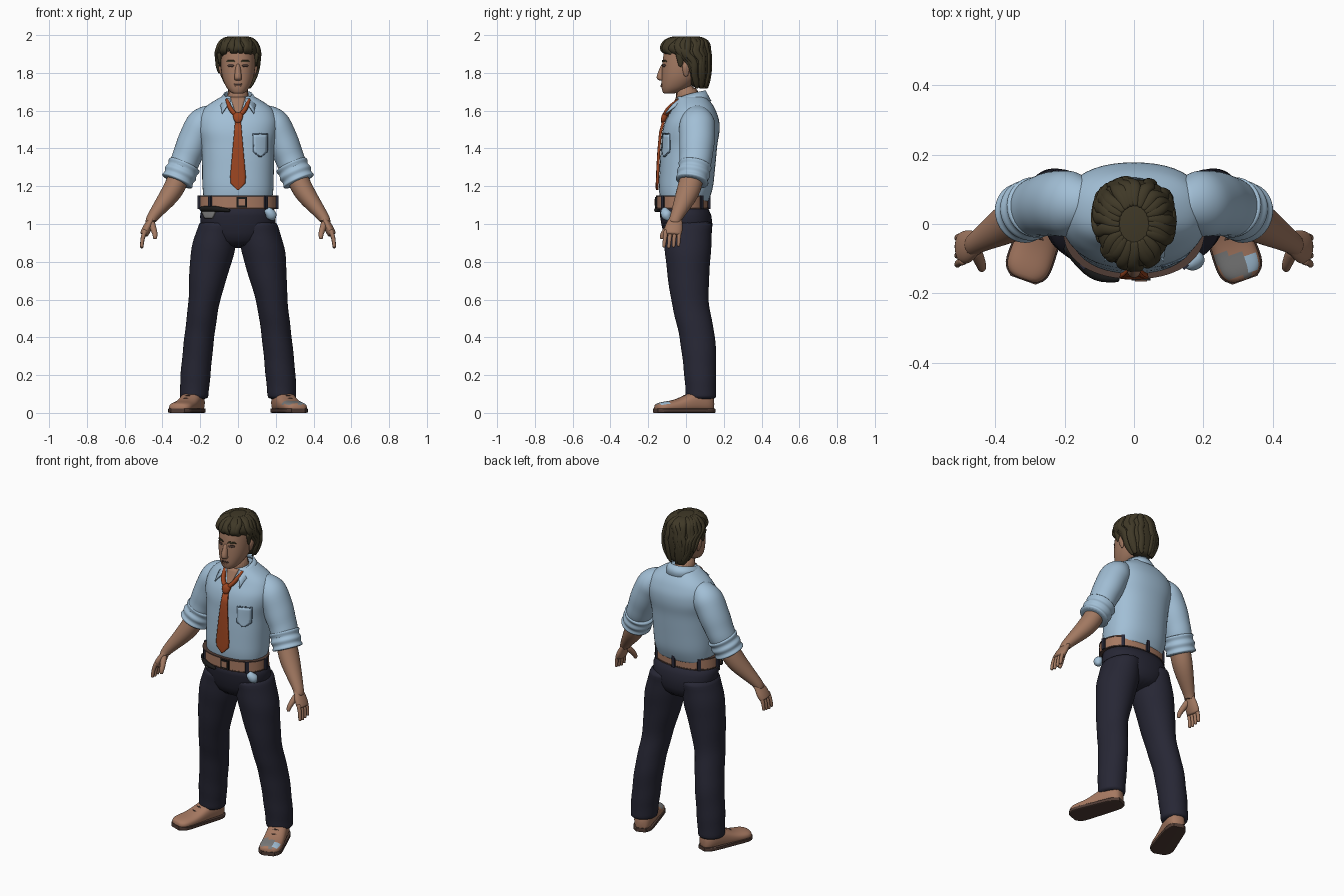
import bpy, bmesh, math, random
from math import sin, cos, pi, radians
from mathutils import Vector
from mathutils.bvhtree import BVHTree

random.seed(4)
if "Cube" in bpy.data.objects:
    bpy.data.objects.remove(bpy.data.objects["Cube"])


def material(name, *rgb):
    mat = bpy.data.materials.new(name)
    mat.use_nodes = True
    mat.diffuse_color = (*rgb, 1)
    mat.node_tree.nodes["Principled BSDF"].inputs["Base Color"].default_value = (*rgb, 1)
    return mat


skin = material("skin", .36, .19, .12)
shirt = material("pale blue cloth", .36, .52, .67)
seam = material("seam blue", .12, .19, .27)
navy = material("navy cloth", .02, .02, .035)
hair = material("dark brown hair", .05, .04, .02)
rust = material("rust orange", .33, .06, .015)
leather = material("tan leather", .38, .19, .12)
sole = material("dark brown", .08, .045, .035)
black = material("black", .01, .01, .01)
grey = material("grey", .2, .2, .2)

X, Y, Z = Vector((1, 0, 0)), Vector((0, 1, 0)), Vector((0, 0, 1))


def finish(name, bm, materials, subdivisions=0, thickness=0):
    bmesh.ops.recalc_face_normals(bm, faces=bm.faces)
    mesh = bpy.data.meshes.new(name)
    bm.to_mesh(mesh)
    bm.free()
    obj = bpy.data.objects.new(name, mesh)
    bpy.context.collection.objects.link(obj)
    for mat in materials:
        mesh.materials.append(mat)
    mesh.shade_smooth()
    if thickness:
        modifier = obj.modifiers.new("Thickness", "SOLIDIFY")
        modifier.thickness, modifier.offset = thickness, 0
    if subdivisions:
        modifier = obj.modifiers.new("Smooth", "SUBSURF")
        modifier.levels = modifier.render_levels = subdivisions
    else:
        mesh.set_sharp_from_angle(angle=radians(40))
    return obj


def spline(stations, steps):
    """Catmull-Rom curve through tuples of any length."""
    result, last = [], len(stations) - 1
    for i in range(last):
        corners = [stations[min(max(j, 0), last)] for j in range(i - 1, i + 3)]
        for k in range(steps):
            t = k / steps
            result.append([b + t / 2 * (c - a + t * (2 * a - 5 * b + 4 * c - d + t * (3 * (b - c) + d - a)))
                           for a, b, c, d in zip(*corners)])
    return result + [stations[last]]


def sweep(name, stations, *materials, ref=Y, normal=None, power=2, sides=24, subdivisions=1,
          side=1, steps=1, fold=0, rule=None):
    """Skin of superellipse rings through (x, y, z, radius, other radius)."""
    stations = spline(stations, steps)
    path = [Vector((x * side, y, z)) for x, y, z, *radii in stations]
    bm, rings = bmesh.new(), []
    for i, centre in enumerate(path):
        along = normal or (path[min(i + 1, len(path) - 1)] - path[max(i - 1, 0)]).normalized()
        u = (ref - along * ref.dot(along)).normalized()
        v, ring = along.cross(u), []
        for k in range(sides):
            angle = 2 * pi * k / sides
            wrinkle = 1 + fold * sin(2 * i + cos(angle))
            a, b = (math.copysign(abs(f) ** (2 / power), f) * wrinkle for f in (cos(angle), sin(angle)))
            ring.append(bm.verts.new(centre + u * stations[i][3] * a + v * stations[i][4] * b))
        rings.append(ring)
    for low, high in zip(rings, rings[1:]):
        for k in range(sides):
            nxt = (k + 1) % sides
            bm.faces.new((low[k], low[nxt], high[nxt], high[k]))
    bm.faces.new(rings[0])
    bm.faces.new(rings[-1])
    if rule:
        for face in bm.faces:
            face.material_index = rule(face.calc_center_median())
    return finish(name, bm, materials, subdivisions)


def loft(name, rows, *materials, lean=lambda z: 0, **options):
    """Level rings from (z, centre y, half width, half depth)."""
    stations = [(lean(z), y, z, width, depth) for z, y, width, depth in rows]
    return sweep(name, stations, *materials, ref=X, normal=Z, **options)


def tube(name, points, mat, flat=1, steps=3, **options):
    """Curved limb from (x, y, z, radius), optionally flattened."""
    stations = [(x, y, z, r, r * flat) for x, y, z, r in points]
    return sweep(name, stations, mat, steps=steps, **options)


def plate(name, target, x, rows, mat, offset=.003, thickness=.006):
    """Thin panel of (z, half width) rows laid on the front of a target."""
    tree = BVHTree.FromObject(target, bpy.context.evaluated_depsgraph_get())
    bm, grid, y, columns = bmesh.new(), [], 0, range(-3, 4)
    for (z0, w0), (z1, w1) in zip(rows, rows[1:]):
        for k in range(6) if z1 == rows[-1][0] else range(5):
            t, line = k / 5, []
            for j in columns:
                spot = Vector((x + (w0 + (w1 - w0) * t) * j / 3, -1, z0 + (z1 - z0) * t))
                hit = tree.ray_cast(spot, Y)[0]
                y = hit.y if hit else y
                line.append(bm.verts.new((spot.x, y - offset, spot.z)))
            grid.append(line)
    for upper, lower in zip(grid, grid[1:]):
        for j in range(len(columns) - 1):
            bm.faces.new((upper[j], upper[j + 1], lower[j + 1], lower[j]))
    return finish(name, bm, [mat], thickness=thickness)


def box(name, location, size, mat, turn=0):
    bm = bmesh.new()
    bmesh.ops.create_cube(bm, size=1)
    bmesh.ops.scale(bm, vec=size, verts=bm.verts)
    obj = finish(name, bm, [mat])
    obj.location, obj.rotation_euler = location, (0, 0, turn)


# Shirt body and trouser hips
torso = loft("shirt_body", [
    (1.11, -.01, .18, .125), (1.2, 0, .19, .145), (1.4, .015, .195, .15), (1.52, .03, .215, .15),
    (1.61, .04, .185, .115), (1.68, .03, .08, .075)], shirt, power=2.3, steps=4, fold=.004)
pelvis = loft("trouser_hips", [(.87, .01, .1, .1), (.95, .01, .2, .135), (1.05, 0, .205, .14),
                               (1.11, -.02, .195, .13)], navy, power=2.2)


# Belt with dark edges, loops and buckle
def band(name, bottom, top, grow, mat):
    loft(name, [(z, -.02, .2 + grow, .135 + grow) for z in (bottom, top)],
         mat, power=2.2, sides=48, subdivisions=0)


band("belt", 1.085, 1.145, .002, leather)
band("belt_lower_edge", 1.08, 1.087, .004, sole)
band("belt_upper_edge", 1.143, 1.15, .004, sole)
for k in range(8):
    angle = 2 * pi * k / 8
    if k != 6:
        box("belt_loop", (.205 * cos(angle), -.02 + .14 * sin(angle), 1.115), (.02, .02, .07), navy, angle)
for name, size, mat in (("buckle_frame", .055, black), ("buckle_face", .035, leather)):
    box(name, (.02, -.153 - .1 * (.06 - size), 1.115), (size, .02, size), mat)

# Limbs, built on both sides
for side, label in ((1, "left_"), (-1, "right_")):
    loft(label + "trouser_leg", [
        (.07, .08, .075, .08), (.2, .075, .08, .085), (.4, .06, .08, .095), (.6, .02, .085, .1),
        (.85, .01, .117, .123), (1.02, .01, .1, .13)], navy,
        lean=lambda z: .235 - .13 * z ** 1.6, side=side, steps=4, fold=.018)
    tube(label + "sleeve", [(.12, .06, 1.58, .06), (.19, .06, 1.53, .095), (.26, .055, 1.38, .09),
                            (.3, .04, 1.28, .08)], shirt, flat=.9, side=side, steps=4, fold=.02)
    top, bottom = Vector((.28, .05, 1.32)), Vector((.325, .03, 1.22))
    tube(label + "rolled_cuff", [(*top.lerp(bottom, k / 10), .086 + .005 * sin(k * 1.5)) for k in range(11)],
         shirt, side=side, steps=1)
    tube(label + "forearm", [(.3, .04, 1.28, .06), (.35, .01, 1.17, .062), (.45, -.05, 1.04, .034),
                             (.46, -.06, 1.01, .034)], skin, flat=.9, side=side)
    tube(label + "palm", [(.45, -.05, 1.04, .03), (.48, -.065, .98, .048), (.5, -.07, .94, .044)],
         skin, flat=.5, side=side)
    for k in range(4):
        y, length = -.105 + .023 * k, .1 - .005 * abs(k - 1)
        tube(label + "finger", [(.49 + .04 * t - .02 * t * t, y * (1 + t / 8), .97 - length * t, .013 - .004 * t)
                                for t in (0, .5, 1)], skin, side=side, sides=12)
    tube(label + "thumb", [(.46, -.07, 1.01, .02), (.44, -.12, .95, .015), (.44, -.13, .92, .009)],
         skin, side=side, sides=12, ref=X)

    # Shoe upper along the foot line, flat sole and laces
    heel, toe = Vector((.21, .145, 0)), Vector((.32, -.162, 0))
    way = (toe - heel).normalized()
    way.x *= side
    spots = []
    for k in range(21):
        t = k / 20
        width = (.052 + .016 * t) * (1 - (2 * t - 1) ** 8 / 2)
        height = (.06 + .06 * math.exp(-10 * (t - .25) ** 2)) * (1 - t ** 12 / 4)
        spots.append((heel.lerp(toe, t), width, height))

    def toe_patch(spot):
        if spot.x < 0 or spot.z < .045 or not -.155 < spot.y < -.085:
            return 0
        return 2 if spot.x > .32 and spot.y > -.135 else 1

    sweep(label + "shoe", [(c.x, c.y, h / 2, h / 2, w) for c, w, h in spots], leather, grey, shirt,
          ref=Z, normal=way, side=side, power=2.5, rule=toe_patch)
    sweep(label + "sole", [(c.x, c.y, .012, .012, w + .004) for c, w, h in spots], sole,
          ref=Z, normal=way, side=side, power=8, subdivisions=0)
    for centre, width, height in spots[8:13:2]:
        tube(label + "lace", [(*(centre + way.cross(Z) * Vector((side, 1, 1)).x * .03 * k
                                 + Z * (height - .01 * abs(k))), .004) for k in (-1, 0, 1)]
             if side > 0 else
             [(*(centre + Vector((-way.x, way.y, 0)).cross(Z) * .03 * k
                 + Z * (height - .01 * abs(k))), .004) for k in (-1, 0, 1)],
             sole, side=side, sides=8, ref=Z)

# Neck, head and face
loft("neck", [(1.58, .02, .06, .065), (1.75, 0, .065, .07)], skin)
head = loft("head", [
    (1.69, -.09, .03, .03), (1.72, -.06, .06, .07), (1.78, -.03, .085, .1), (1.86, -.01, .092, .115),
    (1.94, 0, .085, .11), (1.97, 0, .05, .07)], skin, power=2.2, steps=3)
loft("nose", [(1.76, -.125, .018, .018), (1.78, -.135, .02, .022), (1.85, -.115, .01, .014)],
     skin, sides=16, steps=3)
plate("mouth", head, 0, [(1.743, .02), (1.735, .025)], sole, .001, .004)
plate("lower_lip", head, 0, [(1.735, .018), (1.725, .012)], leather)
for side in (1, -1):
    plate("eye", head, .038 * side, [(1.847, .01), (1.84, .018), (1.832, .01)], sole, .001, .004)
    plate("eyebrow", head, .038 * side, [(1.867, .016), (1.857, .023)], hair)
    tube("ear", [(.085, 0, 1.78, .01), (.095, 0, 1.83, .022), (.09, 0, 1.86, .01)],
         skin, flat=.5, side=side, sides=12)
    tube("sideburn", [(.1, -.03, 1.91, .03), (.095, -.03, 1.83, .008)],
         hair, flat=.5, side=side, sides=12)

# Hair mass, with locks swept down over it
mass = spline([(1.72, .07, .06, .04), (1.8, .06, .1, .065), (1.87, .045, .11, .085),
               (1.92, 0, .112, .125), (1.97, 0, .09, .11), (1.993, 0, .04, .05)], 2)
loft("hair_mass", mass, hair, power=2.2)
for i in range(26):
    angle = 2 * pi * i / 26
    front = sin(angle) < -.35
    rows = mass[:4:-1] if front else mass[::-1] if sin(angle) > .2 else mass[:1:-1]
    swirl, points = random.uniform(-.07, .07), []
    for k, (z, y, width, depth) in enumerate(rows):
        turn = angle + swirl * k + .05 * sin(k * 2 + i)
        radius = .018 if 0 < k < len(rows) - 1 else .008
        points.append((width * cos(turn), y + depth * sin(turn), z - .004, radius))
    if front:
        x, y, z, radius = points[-1]
        points.append((x + .01, y + .004, z - random.uniform(0, .03), .005))
    tube("hair_lock", points, hair, flat=.6, ref=Vector((-sin(angle), cos(angle), 0)), sides=10, steps=2)

# Open collar with pointed wings
bm, edges = bmesh.new(), []
for k in range(41):
    t = k / 20 - 1
    angle, point = t * radians(150), abs(t) ** 6
    top = (.072 * sin(angle), .02 + .08 * cos(angle), 1.705 - .05 * t * t)
    low = (.1 * sin(angle) + math.copysign(.035 * point, t), .03 + .1 * cos(angle) - .05 * point,
           1.65 - .065 * point)
    edges.append((bm.verts.new(top), bm.verts.new(low)))
for (a, b), (c, d) in zip(edges, edges[1:]):
    bm.faces.new((a, b, d, c))
finish("collar", bm, [shirt], thickness=.009)
plate("open_neck", torso, 0, [(1.67, .04), (1.57, .008)], skin)

# Loosened tie
plate("tie_blade", torso, 0, [(1.545, .015), (1.25, .041), (1.215, .038), (1.18, .004)], rust, .01, .014)
loft("tie_knot", [(1.53, -.125, .016, .012), (1.58, -.11, .032, .02), (1.592, -.105, .024, .012)],
     rust, power=2.6)
for side in (1, -1):
    tube("tie_band", [(.01, -.11, 1.575, .015), (.04, -.09, 1.61, .016), (.06, -.03, 1.66, .012)],
         rust, flat=.8, side=side, sides=12)

# Chest pocket with stitched outline
for name, grow, mat, offset in (("pocket_outline", .004, seam, .001), ("pocket_panel", 0, shirt, .003)):
    plate(name, torso, .118, [(1.475 + grow, .036 + grow), (1.385 - grow, .034 + grow),
                              (1.36 - grow, .004 + grow)], mat, offset, .004)
for x in (.098, .138):
    plate("pocket_stitch", torso, x, [(1.482, .014), (1.475, .014)], seam, .005, .004)

# Things carried at the hips
tube("pocket_cloth", [(.15, -.115, 1.08, .015), (.175, -.105, 1.05, .032), (.185, -.09, 1.02, .01)],
     shirt, sides=10, fold=.1)
tube("hip_tool", [(-.2, -.06, 1.08, .014), (-.12, -.145, 1.08, .016), (-.04, -.16, 1.07, .008)],
     black, sides=12, ref=Z)
plate("hip_pouch", pelvis, -.155, [(1.07, .04), (1.03, .02)], grey, .004, .008)
